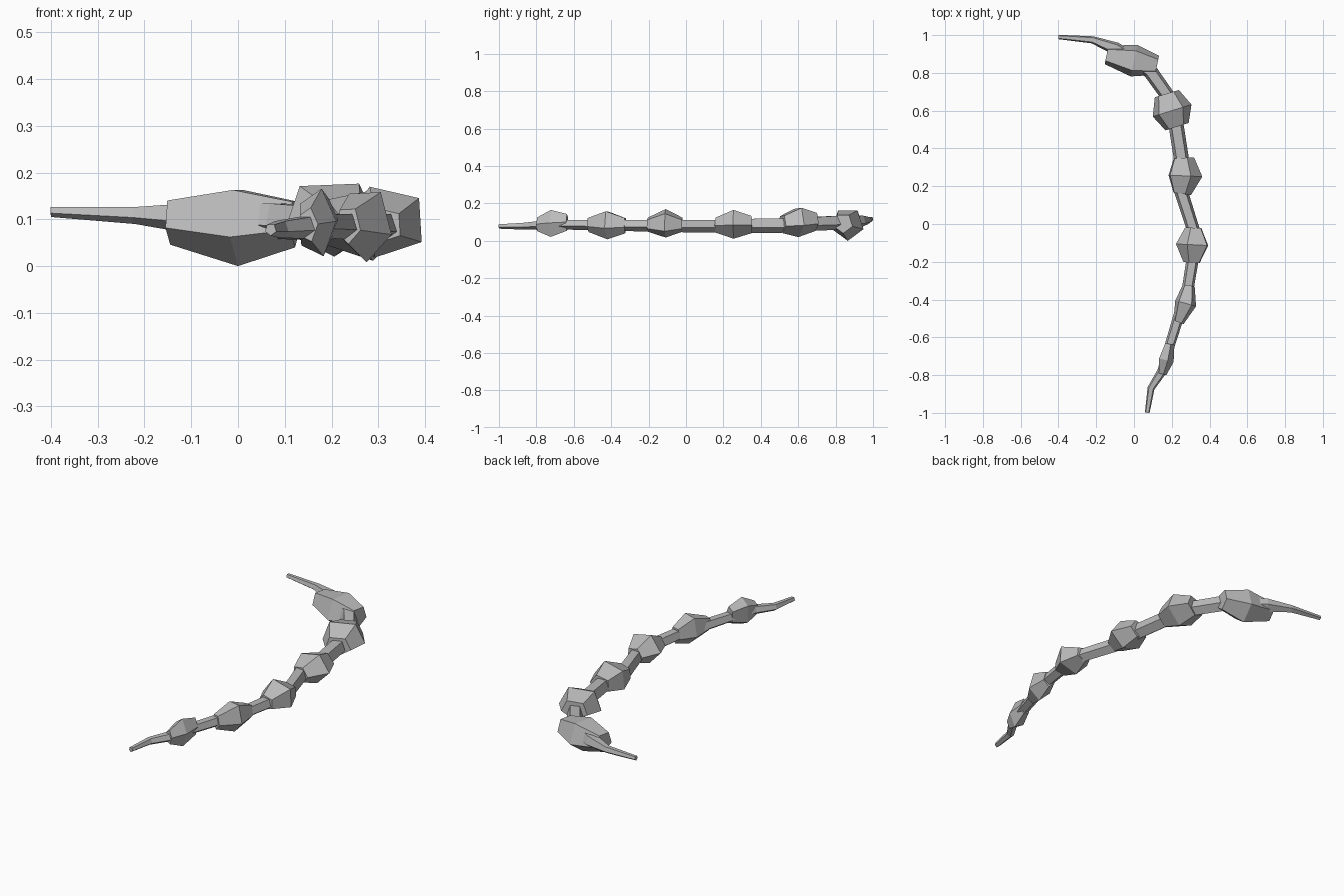
import bpy
import bmesh
import math
from mathutils import Vector

cube = bpy.data.objects.get("Cube")
if cube:
    bpy.data.objects.remove(cube, do_unlink=True)

grey = bpy.data.materials.new("stone_grey")
grey.use_nodes = True
color = (0.5, 0.5, 0.5, 1)
grey.diffuse_color = color
grey.node_tree.nodes["Principled BSDF"].inputs["Base Color"].default_value = color


def loft(name, rings, turn, sides=5):
    """Skin flat-faced rings of (centre, side radius, height radius), with capped ends."""
    bm = bmesh.new()
    loops = []
    for i, (centre, wide, high) in enumerate(rings):
        before = Vector(rings[max(i - 1, 0)][0])
        after = Vector(rings[min(i + 1, len(rings) - 1)][0])
        side = (after - before).cross(Vector((0, 0, 1))).normalized()
        loop = []
        for k in range(sides):
            a = math.radians(turn) + k * math.tau / sides
            offset = side * wide * math.cos(a) + Vector((0, 0, high * math.sin(a)))
            loop.append(bm.verts.new(Vector(centre) + offset))
        loops.append(loop)
    for low, top in zip(loops, loops[1:]):
        for k in range(sides):
            j = (k + 1) % sides
            bm.faces.new((low[k], low[j], top[j], top[k]))
    bm.faces.new(loops[0])
    bm.faces.new(loops[-1])
    bmesh.ops.recalc_face_normals(bm, faces=bm.faces)
    mesh = bpy.data.meshes.new(name)
    bm.to_mesh(mesh)
    bm.free()
    mesh.materials.append(grey)
    obj = bpy.data.objects.new(name, mesh)
    bpy.context.collection.objects.link(obj)


# Curved cord with tapered ends: x, y, z, radius
cord = [
    (0.07, -1.0, 0.078, 0.013), (0.09, -0.87, 0.08, 0.02),
    (0.148, -0.78, 0.085, 0.026), (0.19, -0.64, 0.088, 0.028),
    (0.23, -0.51, 0.087, 0.03), (0.287, -0.33, 0.085, 0.033),
    (0.308, -0.2, 0.084, 0.034), (0.314, -0.03, 0.082, 0.036),
    (0.25, 0.17, 0.082, 0.038), (0.25, 0.35, 0.084, 0.042),
    (0.225, 0.51, 0.085, 0.042), (0.17, 0.69, 0.095, 0.04),
    (0.085, 0.81, 0.1, 0.042), (-0.1, 0.93, 0.105, 0.036),
    (-0.22, 0.975, 0.11, 0.02), (-0.4, 0.99, 0.117, 0.012),
]
loft("cord", [((x, y, z), r, r) for x, y, z, r in cord], 54)

# Faceted beads: start, middle, end, side radius, height radius, turn, end scales
beads = [
    ((0.15, -0.795, 0.088), (0.168, -0.72, 0.092), (0.188, -0.635, 0.098),
     0.043, 0.076, 75, 0.5, 0.62),
    ((0.235, -0.52, 0.088), (0.273, -0.42, 0.09), (0.29, -0.325, 0.085),
     0.06, 0.082, 272, 0.5, 0.55),
    ((0.308, -0.205, 0.087), (0.315, -0.11, 0.095), (0.317, -0.02, 0.087),
     0.093, 0.08, -33, 0.5, 0.5),
    ((0.252, 0.16, 0.085), (0.265, 0.255, 0.09), (0.26, 0.35, 0.088),
     0.097, 0.081, 284, 0.52, 0.6),
    ((0.227, 0.515, 0.092), (0.2, 0.6, 0.105), (0.173, 0.69, 0.105),
     0.113, 0.085, 57, 0.6, 0.62),
    ((0.122, 0.84, 0.094), (0.0, 0.865, 0.09), (-0.145, 0.895, 0.098),
     0.09, 0.09, 270, 0.6, 0.58),
]
for n, (start, mid, end, wide, high, turn, s0, s1) in enumerate(beads, 1):
    loft(f"bead_{n}", [(start, wide * s0, high * s0), (mid, wide, high),
                       (end, wide * s1, high * s1)], turn)
